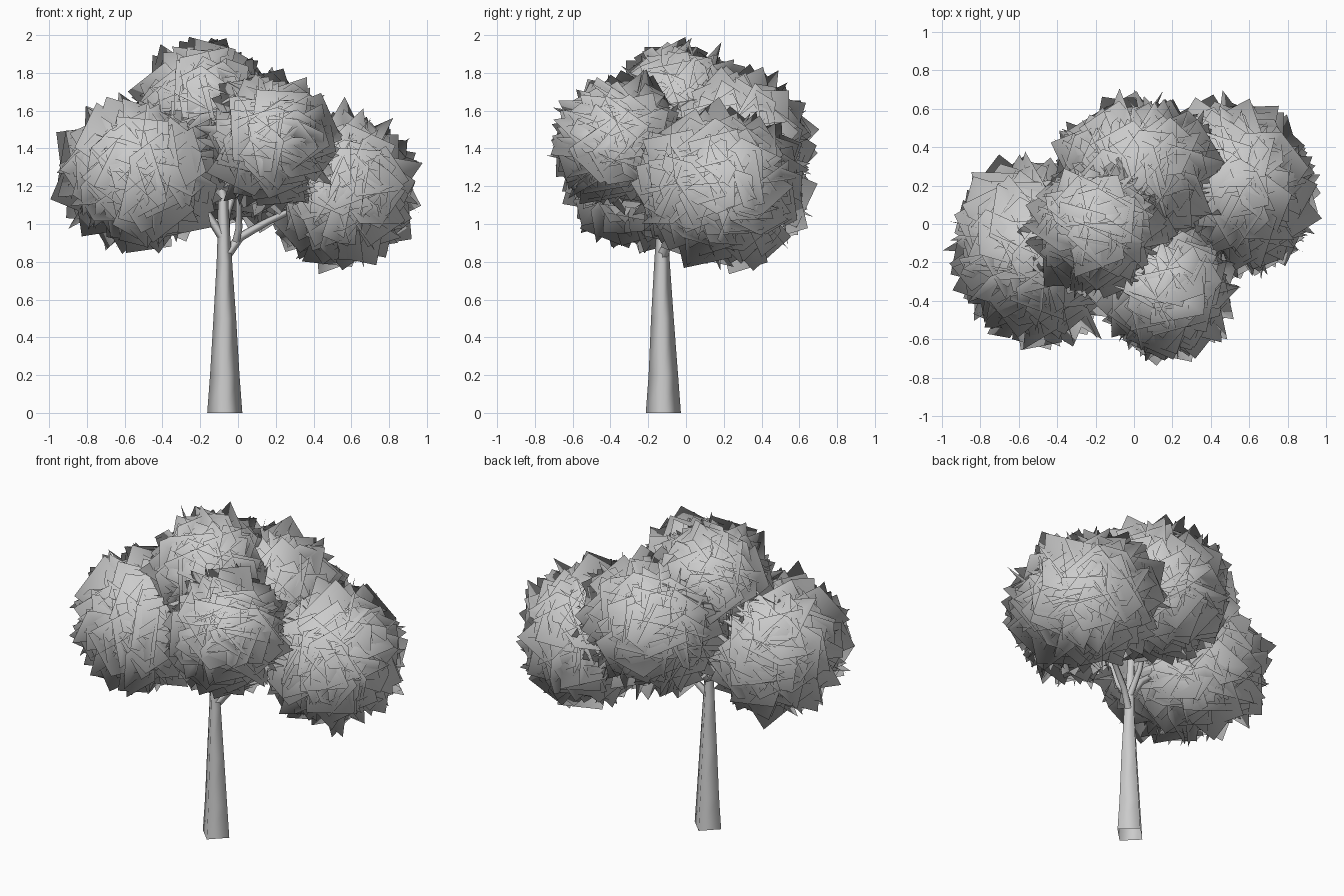
import bpy, bmesh, math, random
from mathutils import Vector, Matrix

if "Cube" in bpy.data.objects:
    bpy.data.objects.remove(bpy.data.objects["Cube"])

random.seed(7)


def finish(name, bm):
    me = bpy.data.meshes.new(name)
    bm.to_mesh(me)
    bm.free()
    ob = bpy.data.objects.new(name, me)
    bpy.context.collection.objects.link(ob)
    return ob


def tube(name, path, sides=4):
    """Smooth tapering open limb; path is a list of (x, y, z, radius)."""
    bm = bmesh.new()
    pts = [Vector(p[:3]) for p in path]
    rings = []
    for i, p in enumerate(pts):
        d = pts[min(i + 1, len(pts) - 1)] - pts[max(i - 1, 0)]
        q = Vector((0, 0, 1)).rotation_difference(d.normalized())
        if i == 0 and p.z == 0:
            q.identity()
        rings.append([bm.verts.new(p + q @ Vector((
            path[i][3] * math.cos(2 * math.pi * k / sides),
            path[i][3] * math.sin(2 * math.pi * k / sides), 0)))
            for k in range(sides)])
    for a, b in zip(rings, rings[1:]):
        for k in range(sides):
            n = (k + 1) % sides
            bm.faces.new((a[k], a[n], b[n], b[k])).smooth = True
    return finish(name, bm)


def leaf_clump(name, centre, extent, count=260, turn=0, size=0.26):
    """Randomly turned square leaf cards in a ball, shaded like the ball."""
    bm = bmesh.new()
    c = Vector(centre)
    r = Vector(extent) - Vector((0.125, 0.125, 0.125))
    yaw = Matrix.Rotation(math.radians(turn), 3, 'Z')
    for i in range(count):
        z = 1 - 2 * (i + 0.5) / count
        a = i * math.pi * (3 - math.sqrt(5)) + random.uniform(-0.15, 0.15)
        s = math.sqrt(1 - z * z)
        u = Vector((s * math.cos(a), s * math.sin(a), z))
        n = Vector([random.gauss(0, 1) for _ in range(3)]).normalized()
        if n.dot(yaw @ u) < 0:
            n = -n
        q = Vector((0, 0, 1)).rotation_difference(n)
        spin = Matrix.Rotation(random.uniform(0, math.tau), 3, 'Z')
        p = c + yaw @ (u * r) * random.uniform(0.85, 1.0)
        h = size / 2 * random.uniform(0.85, 1.15)
        f = bm.faces.new([bm.verts.new(p + q @ (spin @ Vector((x * h, y * h, 0))))
                          for x, y in ((-1, -1), (1, -1), (1, 1), (-1, 1))])
        f.smooth = True
    ob = finish(name, bm)
    # Round shading: normals point away from the clump centre
    ob.data.normals_split_custom_set_from_vertices(
        [(v.co - c).normalized() for v in ob.data.vertices])
    return ob


# Trunk
tube("trunk", [(-0.07, -0.12, 0, 0.093), (-0.07, -0.12, 0.2, 0.078),
               (-0.07, -0.125, 0.5, 0.06), (-0.072, -0.127, 0.8, 0.041),
               (-0.075, -0.125, 0.95, 0.033), (-0.08, -0.12, 1.15, 0.027),
               (-0.15, -0.06, 1.5, 0.015)])

# Branches reaching into each clump
tube("left_branch", [(-0.075, -0.125, 0.92, 0.026), (-0.16, -0.13, 1.05, 0.021),
                     (-0.42, -0.15, 1.27, 0.012)])
tube("right_branch", [(-0.065, -0.125, 0.83, 0.028), (0.01, -0.08, 0.93, 0.024),
                      (0.15, 0.0, 1.01, 0.02), (0.45, 0.15, 1.15, 0.012)])
tube("front_branch", [(-0.01, -0.1, 0.91, 0.02), (0.005, -0.14, 0.98, 0.018),
                      (0.005, -0.19, 1.12, 0.016), (0.14, -0.34, 1.35, 0.01)])
tube("back_branch", [(-0.07, -0.12, 0.92, 0.024), (-0.06, -0.02, 1.05, 0.02),
                     (0.03, 0.2, 1.32, 0.012)])

# Foliage clumps
leaf_clump("left_foliage", (-0.52, -0.15, 1.265), (0.43, 0.51, 0.40), 280, 20)
leaf_clump("right_foliage", (0.54, 0.2, 1.18), (0.40, 0.48, 0.42), 280, 18)
leaf_clump("front_foliage", (0.17, -0.345, 1.43), (0.34, 0.345, 0.36), 220)
leaf_clump("top_foliage", (-0.18, -0.02, 1.60), (0.37, 0.35, 0.37), 220)
leaf_clump("back_foliage", (0.03, 0.27, 1.40), (0.46, 0.40, 0.41), 280)
